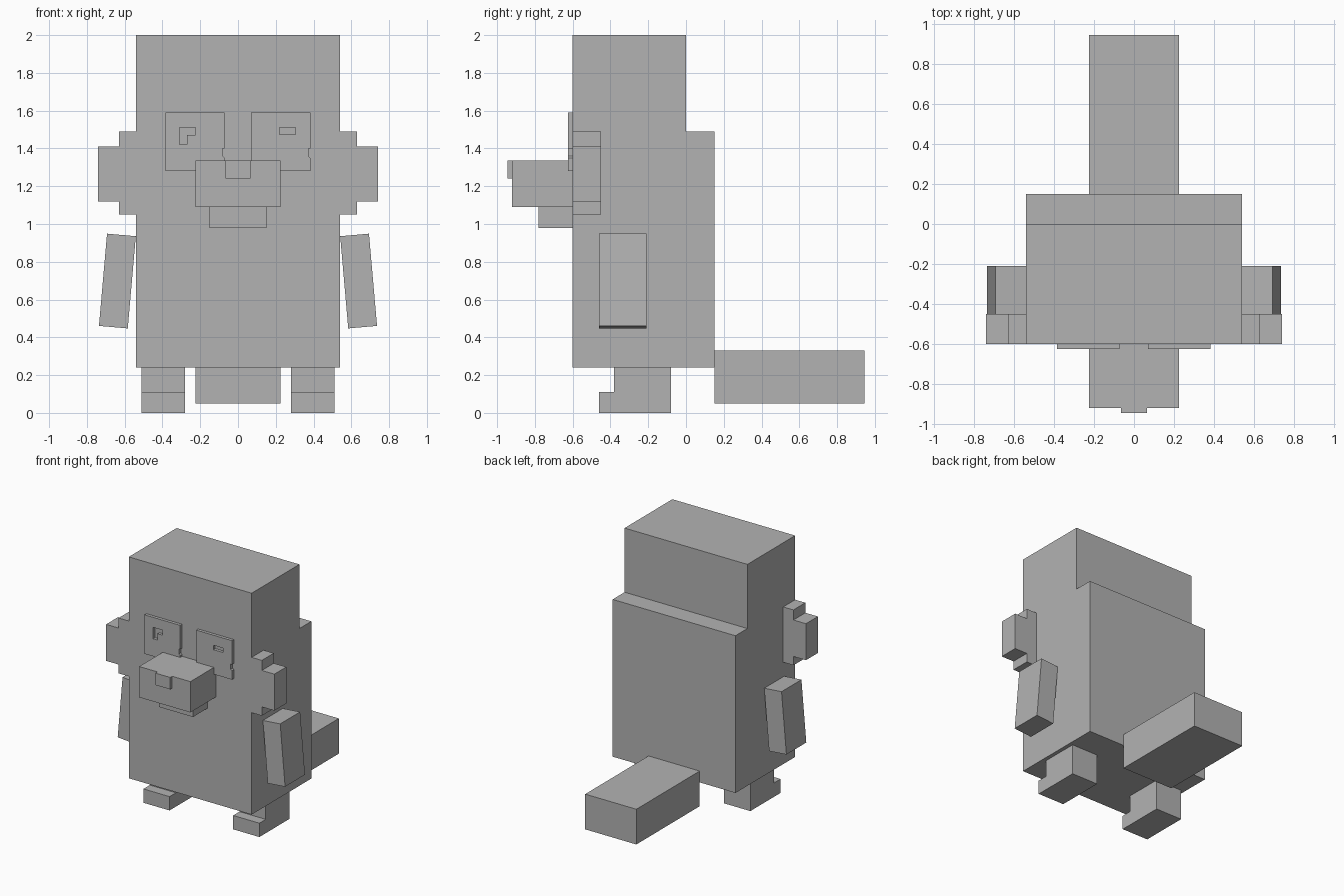
import bpy
import bmesh
from math import radians
from mathutils import Matrix

cube = bpy.data.objects.get("Cube")
if cube:
    bpy.data.objects.remove(cube, do_unlink=True)

# One plain grey for everything
GREY = (0.45, 0.45, 0.45, 1.0)
grey = bpy.data.materials.new("plain_grey")
grey.use_nodes = True
grey.diffuse_color = GREY
grey.node_tree.nodes["Principled BSDF"].inputs["Base Color"].default_value = GREY


def add_object(name, bm):
    bmesh.ops.recalc_face_normals(bm, faces=bm.faces)
    mesh = bpy.data.meshes.new(name)
    bm.to_mesh(mesh)
    bm.free()
    mesh.materials.clear()
    mesh.materials.append(grey)
    obj = bpy.data.objects.new(name, mesh)
    bpy.context.collection.objects.link(obj)
    return obj


def box(name, x, y, z, tilt=0):
    """Box from (low, high) ranges, tilted about its own y axis."""
    centre = [(a + b) / 2 for a, b in (x, y, z)]
    size = [b - a for a, b in (x, y, z)]
    bm = bmesh.new()
    bmesh.ops.create_cube(bm, size=1, matrix=Matrix.Diagonal((*size, 1)))
    obj = add_object(name, bm)
    obj.location = centre
    obj.rotation_euler.y = tilt
    return obj


def extrude(name, loops, axis, low, high):
    """Extrude a flat outline, with optional inner holes, along x or y."""
    curve = bpy.data.curves.new(name + "_outline", "CURVE")
    curve.dimensions = "2D"
    curve.fill_mode = "BOTH"
    curve.extrude = (high - low) / 2
    for loop in loops:
        spline = curve.splines.new("POLY")
        spline.points.add(len(loop) - 1)
        for point, (u, v) in zip(spline.points, loop):
            point.co = (u, v, 0, 1)
        spline.use_cyclic_u = True
    temp = bpy.data.objects.new(name + "_outline", curve)
    mesh = temp.to_mesh()
    bm = bmesh.new()
    bm.from_mesh(mesh)
    temp.to_mesh_clear()
    bpy.data.objects.remove(temp)
    bpy.data.curves.remove(curve)
    bmesh.ops.remove_doubles(bm, verts=bm.verts, dist=0.0005)
    mid = (low + high) / 2
    for vert in bm.verts:
        u, v, d = vert.co
        vert.co = (u, d + mid, v) if axis == "y" else (d + mid, u, v)
    for face in bm.faces:
        face.smooth = False
    return add_object(name, bm)


# Body and head in one stepped block
extrude("body", [[(-0.6, 0.24), (0.15, 0.24), (0.15, 1.49), (0, 1.49),
                  (0, 2), (-0.6, 2)]], "x", -0.54, 0.54)

# Tail, muzzle, mouth and nose
box("tail", (-0.225, 0.225), (0.15, 0.945), (0.05, 0.33))
box("muzzle", (-0.225, 0.225), (-0.92, -0.6), (1.09, 1.335))
box("mouth", (-0.15, 0.15), (-0.78, -0.6), (0.98, 1.09))
box("nose", (-0.065, 0.065), (-0.945, -0.92), (1.24, 1.335))

# Paired ears, arms and legs
for side, s in (("left", 1), ("right", -1)):
    ear = [(0.54, 1.05), (0.63, 1.05), (0.63, 1.12), (0.74, 1.12),
           (0.74, 1.41), (0.63, 1.41), (0.63, 1.49), (0.54, 1.49)]
    extrude(side + "_ear", [[(s * x, z) for x, z in ear]], "y", -0.6, -0.45)

    arm_x = sorted((s * 0.562, s * 0.715))
    box(side + "_arm", arm_x, (-0.46, -0.21), (0.453, 0.943), -s * radians(5))

    leg = [(-0.46, 0), (-0.08, 0), (-0.08, 0.24), (-0.38, 0.24),
           (-0.38, 0.11), (-0.46, 0.11)]
    extrude(side + "_leg", [leg], "x", *sorted((s * 0.28, s * 0.51)))


# Eye plates with a notched edge and a cut-out glint
def eye(name, x, glint):
    plate = [(x, 1.28), (x + 0.313, 1.28), (x + 0.313, 1.35),
             (x + 0.303, 1.36), (x + 0.303, 1.4), (x + 0.313, 1.4),
             (x + 0.313, 1.59), (x, 1.59)]
    extrude(name, [plate, glint], "y", -0.624, -0.6)


eye("left_eye", 0.07, [(0.22, 1.475), (0.305, 1.475), (0.305, 1.51), (0.22, 1.51)])
eye("right_eye", -0.385, [(-0.31, 1.42), (-0.27, 1.42), (-0.27, 1.47),
                          (-0.225, 1.47), (-0.225, 1.51), (-0.31, 1.51)])
